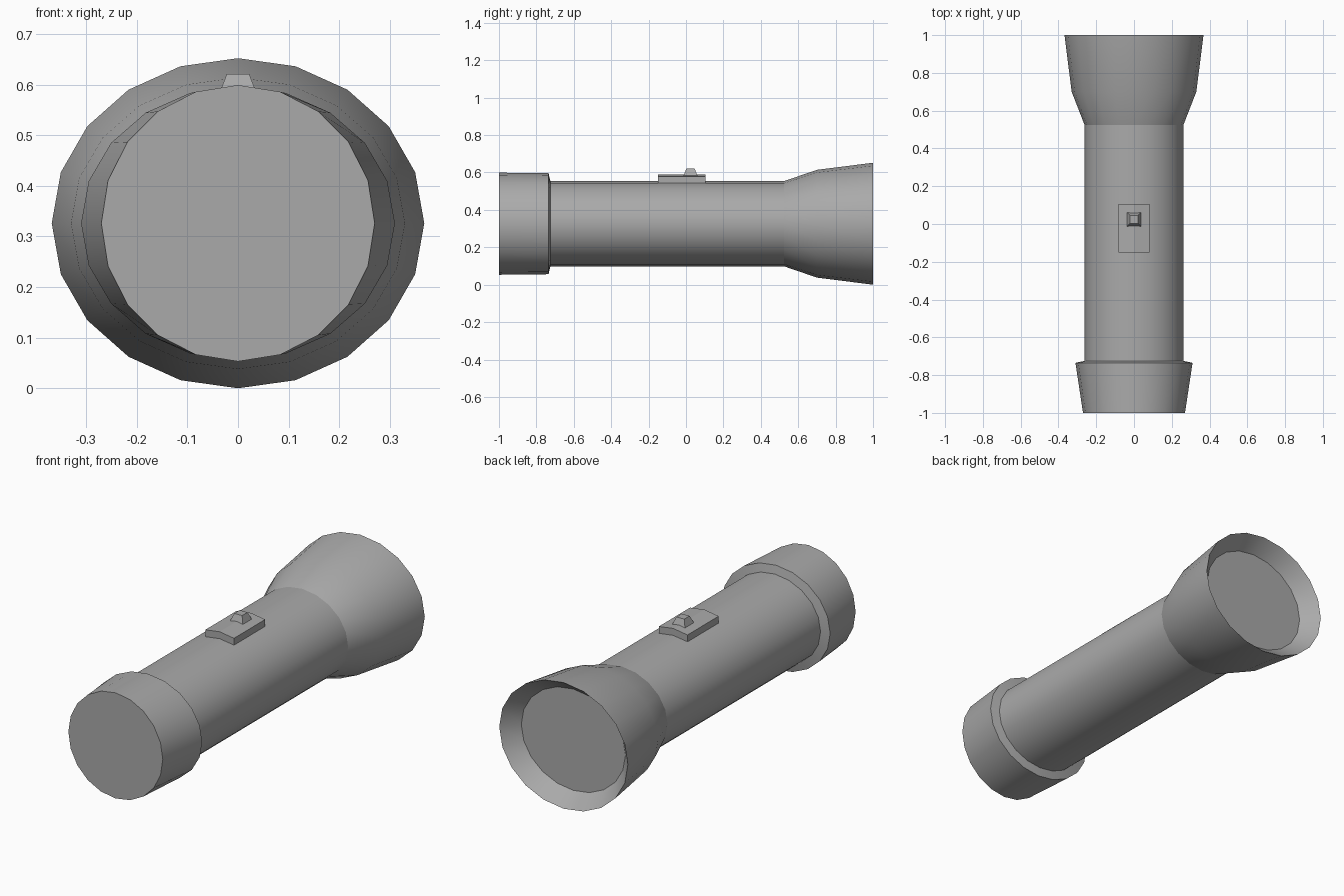
import bpy, bmesh
from math import sin, cos, tau, radians

SIDES = 20
AXIS_Z = 0.326

cube = bpy.data.objects.get("Cube")
if cube:
    bpy.data.objects.remove(cube)

grey = bpy.data.materials.new("grey_metal")
grey.use_nodes = True
colour = (0.40, 0.40, 0.40, 1)
grey.diffuse_color = colour
grey.node_tree.nodes["Principled BSDF"].inputs["Base Color"].default_value = colour


def finish(name, bm):
    bmesh.ops.recalc_face_normals(bm, faces=bm.faces)
    mesh = bpy.data.meshes.new(name)
    bm.to_mesh(mesh)
    bm.free()
    mesh.materials.append(grey)
    obj = bpy.data.objects.new(name, mesh)
    bpy.context.collection.objects.link(obj)
    return obj


def loft(name, rings, smooth_bands=(), cap_start=False, cap_end=False):
    """Join oval rings (y, x radius, z radius) along the y axis."""
    bm = bmesh.new()
    loops = []
    for y, rx, rz in rings:
        loops.append([bm.verts.new((rx * sin(tau * i / SIDES), y,
                                    AXIS_Z + rz * cos(tau * i / SIDES)))
                      for i in range(SIDES)])
    for band, (a, b) in enumerate(zip(loops, loops[1:])):
        for i in range(SIDES):
            j = (i + 1) % SIDES
            face = bm.faces.new((a[i], a[j], b[j], b[i]))
            face.smooth = band in smooth_bands
    if cap_start:
        bm.faces.new(loops[0])
    if cap_end:
        bm.faces.new(loops[-1])
    obj = finish(name, bm)
    # keep edges beside flat bands and caps crisp
    obj.data.set_sharp_from_angle(angle=radians(30))
    return obj


# Tail cap, flaring sideways toward a stepped shoulder
loft("tail_cap", [(-1, 0.27, 0.273), (-0.735, 0.31, 0.27), (-0.725, 0.262, 0.228)],
     smooth_bands=(0,), cap_start=True)

# Barrel
loft("barrel", [(-0.725, 0.262, 0.228), (0.525, 0.262, 0.228)], smooth_bands=(0,))

# Head: faceted neck, smooth bell, faceted reflector and recessed lens
loft("head", [(0.525, 0.262, 0.228), (0.70, 0.33, 0.288), (1, 0.368, 0.326),
              (0.92, 0.298, 0.262)], smooth_bands=(1,), cap_end=True)

# Switch plate, bent over the top of the barrel
bm = bmesh.new()
section = [(-0.082, 0.54), (-0.082, 0.578), (0, 0.59), (0.082, 0.578), (0.082, 0.54), (0, 0.55)]
front, back = ([bm.verts.new((x, y, z)) for x, z in section] for y in (-0.15, 0.105))
for half in (0, 2):
    for loop in (front, back):
        bm.faces.new([loop[k % 6] for k in ((0, 1, 2, 5) if half == 0 else (2, 3, 4, 5))])
for i in range(6):
    j = (i + 1) % 6
    bm.faces.new((front[i], front[j], back[j], back[i]))
finish("switch_plate", bm)

# Tapered thumb button
bm = bmesh.new()
bmesh.ops.create_cube(bm, size=1)
for v in bm.verts:
    half = 0.022 if v.co.z > 0 else 0.037
    v.co.x = half if v.co.x > 0 else -half
    v.co.y = 0.024 + (half if v.co.y > 0 else -half)
    v.co.z = 0.621 if v.co.z > 0 else 0.583
finish("switch_button", bm)
